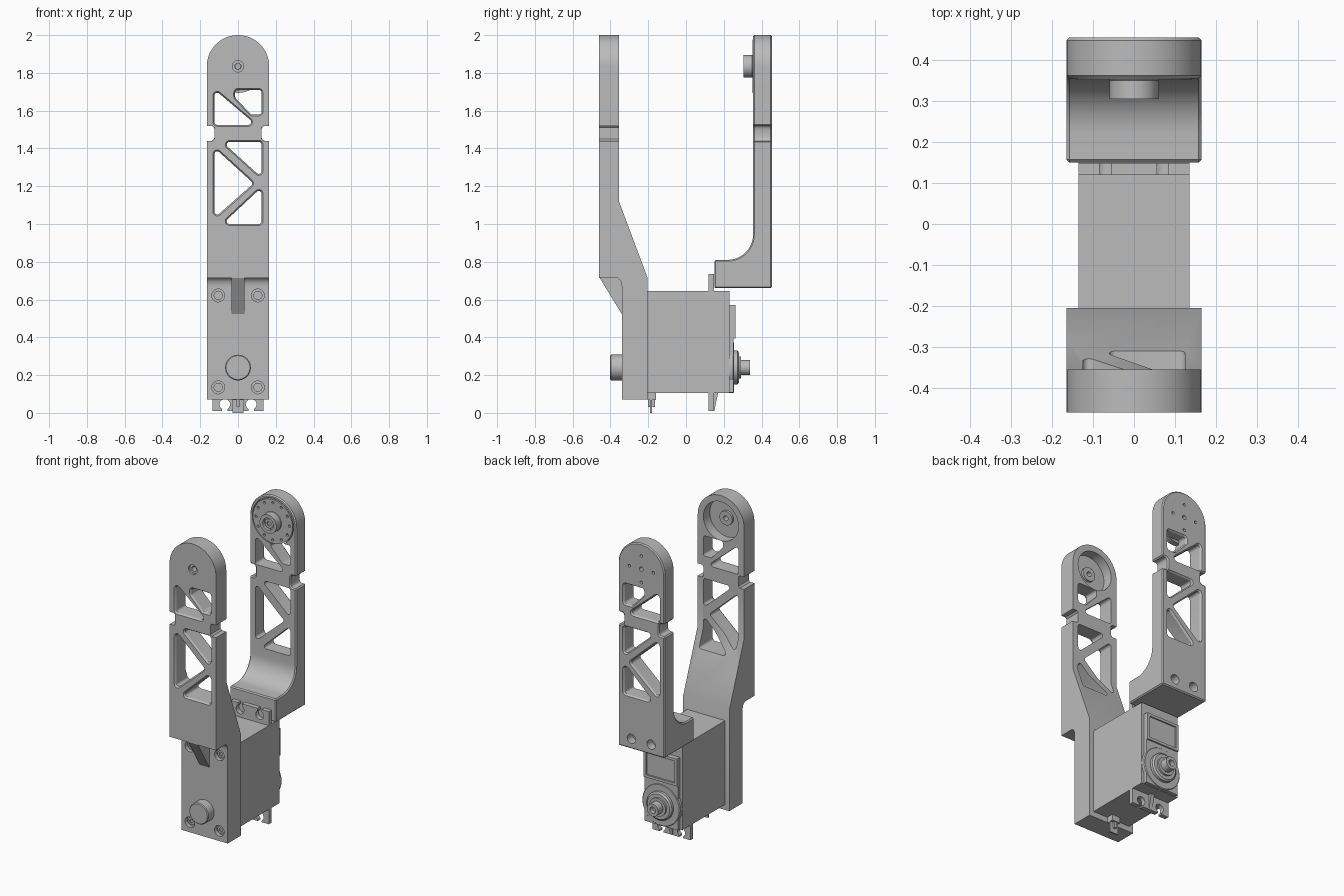
import bpy, bmesh, math
from math import pi, cos, sin, atan2

if "Cube" in bpy.data.objects:
    bpy.data.objects.remove(bpy.data.objects["Cube"])

GREY = (0.5, 0.5, 0.5, 1)
mat = bpy.data.materials.new("plain grey")
mat.use_nodes = True
mat.diffuse_color = GREY
mat.node_tree.nodes["Principled BSDF"].inputs["Base Color"].default_value = GREY


def loft(name, rings):
    """Closed solid through rings of 3D points."""
    bm = bmesh.new()
    rows = [[bm.verts.new(p) for p in ring] for ring in rings]
    n = len(rows[0])
    for a, b in zip(rows, rows[1:]):
        for i in range(n):
            bm.faces.new((a[i], a[(i + 1) % n], b[(i + 1) % n], b[i]))
    bm.faces.new(rows[0])
    bm.faces.new(rows[-1])
    bmesh.ops.recalc_face_normals(bm, faces=bm.faces)
    mesh = bpy.data.meshes.new(name)
    bm.to_mesh(mesh)
    bm.free()
    mesh.materials.append(mat)
    ob = bpy.data.objects.new(name, mesh)
    bpy.context.collection.objects.link(ob)
    return ob


def across_x(name, profile, half):
    return loft(name, [[(x, y, z) for y, z in profile] for x in (-half, half)])


def along_y(name, outline, y0, y1):
    return loft(name, [[(x, y, z) for x, z in outline] for y in (y0, y1)])


def box(name, x, y, z):
    return along_y(name, [(x[0], z[0]), (x[1], z[0]), (x[1], z[1]), (x[0], z[1])], *y)


def rounded(core, r):
    """Convex counter-clockwise outline grown by r; a single point gives a circle."""
    if len(core) == 1:
        return [(core[0][0] + r * cos(2 * pi * i / 40), core[0][1] + r * sin(2 * pi * i / 40))
                for i in range(40)]
    pts = []
    for i, (x, z) in enumerate(core):
        px, pz = core[i - 1]
        nx, nz = core[(i + 1) % len(core)]
        a = atan2(z - pz, x - px)
        turn = (atan2(nz - z, nx - x) - a) % (2 * pi)
        for k in range(7):
            t = a - pi / 2 + turn * k / 6
            pts.append((x + r * cos(t), z + r * sin(t)))
    return pts


def swell(name, core, steps):
    """Solid along y from (y, radius) steps around one core outline."""
    return loft(name, [[(x, y, z) for x, z in rounded(core, r)] for y, r in steps])


def cyl(name, x, z, r, y0, y1):
    return swell(name, [(x, z)], [(y0, r), (y1, r)])


def finish(ob, cutters=(), common=None, bevel=0):
    """Apply shaping modifiers, drop the helpers and shade."""
    if common:
        m = ob.modifiers.new("outline", 'BOOLEAN')
        m.operation, m.object, m.solver = 'INTERSECT', common, 'EXACT'
    if bevel:
        m = ob.modifiers.new("edges", 'BEVEL')
        m.width, m.segments, m.limit_method, m.angle_limit = bevel, 1, 'ANGLE', 0.7
    for c in cutters:
        m = ob.modifiers.new("cut", 'BOOLEAN')
        m.operation, m.object, m.solver = 'DIFFERENCE', c, 'EXACT'
    bpy.context.view_layer.update()
    dg = bpy.context.evaluated_depsgraph_get()
    mesh = bpy.data.meshes.new_from_object(ob.evaluated_get(dg))
    ob.modifiers.clear()
    ob.data = mesh
    for c in list(cutters) + ([common] if common else []):
        bpy.data.objects.remove(c)
    return ob


W, TOP = 0.165, 1.835
WINDOWS = [
    [(-0.11, 1.54), (0.055, 1.54), (-0.11, 1.68)],
    [(0.075, 1.595), (0.11, 1.595), (0.11, 1.695), (0, 1.695), (0, 1.675)],
    [(0.11, 1.28), (0.11, 1.42), (-0.045, 1.42)],
    [(-0.11, 1.065), (0.06, 1.215), (-0.11, 1.37)],
    [(-0.045, 1.015), (0.11, 1.015), (0.11, 1.16)],
]


def silhouette():
    """Round-topped strip with a notch in each side."""
    right = [(W, 0), (W, 1.44), (0.135, 1.44), (0.125, 1.45), (0.125, 1.51), (0.135, 1.52), (W, 1.52)]
    arc = [(W * cos(pi * i / 40), TOP + W * sin(pi * i / 40)) for i in range(41)]
    return along_y("silhouette", right + arc + [(-x, z) for x, z in reversed(right)], -1, 1)


def window_cutters(y_out, y_flat, y_in):
    return [swell("window", w, [(y_out, 0.026), (y_flat, 0.015), (y_in, 0.015)]) for w in WINDOWS]


# Front arm with its sloped shoulder and motor bracket
ledge = [(-0.37 + 0.03 * sin(t * pi / 10), 0.67 + 0.045 * cos(t * pi / 10)) for t in range(6)]
front = across_x("front_arm", [(-0.46, 0.715)] + ledge + [
    (-0.34, 0.07), (-0.205, 0.07), (-0.205, 0.72), (-0.355, 1.12), (-0.355, 2.1), (-0.46, 2.1)], W)
cuts = window_cutters(-0.465, -0.449, -0.1)
cuts += [cyl("bearing_recess", 0, TOP, 0.125, -0.42, -0.3),
         cyl("counterbore", 0, TOP, 0.03, -0.5, -0.447),
         cyl("pivot_hole", 0, TOP, 0.016, -0.5, -0.3)]
SCREWS = [(x, z) for x in (-0.105, 0.105) for z in (0.135, 0.622)]
cuts += [cyl("screw_hole", x, z, 0.034, -0.38, -0.315) for x, z in SCREWS]
finish(front, cuts, silhouette())
for x, z in SCREWS:
    finish(cyl("bracket_screw", x, z, 0.024, -0.325, -0.3),
           [cyl("socket", x, z, 0.012, -0.4, -0.318)])
finish(cyl("pivot_ring", 0, TOP, 0.045, -0.425, -0.405), [cyl("bore", 0, TOP, 0.016, -0.5, -0.3)])
across_x("bracket_rib", [(-0.46, 0.72), (-0.335, 0.515), (-0.335, 0.72)], 0.035)
swell("bracket_pivot", [(0, 0.24)], [(-0.402, 0.063), (-0.397, 0.068), (-0.33, 0.068)])

# Back arm with a curved foot
curve = [(0.22 + 0.135 * sin(t * pi / 20), 0.945 - 0.135 * cos(t * pi / 20)) for t in range(11)]
back = across_x("back_arm", [(0.15, 0.66), (0.15, 0.81)] + curve + [
    (0.355, 2.1), (0.455, 2.1), (0.455, 0.66)], W)
cuts = window_cutters(0.46, 0.444, 0.3)
cuts += [cyl("horn_recess", 0, TOP, 0.147, 0.3, 0.385),
         cyl("pivot_hole", 0, TOP, 0.014, 0.42, 0.5)]
cuts += [cyl("pin_hole", 0.085 * cos(k * pi / 2), TOP + 0.085 * sin(k * pi / 2), 0.009, 0.42, 0.5)
         for k in range(4)]
cuts += [cyl("foot_hole", x, 0.725, 0.03, 0.40, 0.5) for x in (-0.07, 0.07)]
finish(back, cuts, silhouette(), 0.007)

# Round horn set in the back arm
horn_cuts = [cyl("horn_hole", 0.12 * cos(k * pi / 6), TOP + 0.12 * sin(k * pi / 6), 0.008, 0.3, 0.365)
             for k in range(12)]
finish(cyl("horn_disc", 0, TOP, 0.141, 0.353, 0.39), horn_cuts)
finish(swell("horn_hub", [(0, TOP)], [(0.305, 0.06), (0.35, 0.06), (0.36, 0.068)]),
       [cyl("hub_bore", 0, TOP, 0.038, 0.2, 0.325)])
finish(cyl("hub_screw", 0, TOP, 0.03, 0.315, 0.33), [cyl("socket", 0, TOP, 0.014, 0.3, 0.323)])

# Motor case, back panel and output shaft
box("motor_case", (-0.135, 0.135), (-0.21, 0.23), (0.105, 0.645))
finish(box("back_panel", (-0.118, 0.118), (0.225, 0.262), (0.395, 0.57)),
       [box("panel_inset", (-0.1, 0.1), (0.253, 0.3), (0.412, 0.553))])
box("gear_cover", (-0.118, 0.118), (0.225, 0.252), (0.108, 0.4))
swell("gear_boss", [(0, 0.24)], [(0.225, 0.135), (0.25, 0.135), (0.255, 0.13)])
swell("shaft_collar", [(0, 0.24)], [(0.25, 0.09), (0.272, 0.09), (0.28, 0.08)])
cyl("shaft_step", 0, 0.24, 0.058, 0.27, 0.292)
finish(cyl("output_shaft", 0, 0.24, 0.04, 0.27, 0.34), [cyl("shaft_bore", 0, 0.24, 0.02, 0.31, 0.4)])

# Slotted mounting tabs above and below the case
for name, z, hole, slot in (("top_tab", (0.64, 0.735), 0.695, (0.695, 0.8)),
                            ("bottom_tab", (0.01, 0.11), 0.045, (-0.1, 0.045))):
    cuts = []
    for x in (-0.07, 0.07):
        cuts += [cyl("tab_hole", x, hole, 0.028, 0, 0.3),
                 box("tab_slot", (x - 0.014, x + 0.014), (0, 0.3), slot)]
    finish(box(name, (-0.135, 0.135), (0.12, 0.149), z), cuts)
across_x("tab_gusset", [(0.145, 0.01), (0.15, 0.01), (0.17, 0.107), (0.145, 0.107)], 0.012)

# Cable clip under the case
box("clip_base", (-0.03, 0.03), (-0.205, -0.16), (0.068, 0.107))
box("clip_plate", (-0.03, 0.03), (-0.19, -0.18), (0, 0.07))
box("clip_rib", (-0.008, 0.008), (-0.2, -0.165), (0.03, 0.07))

# Smooth round walls while keeping edges crisp
bpy.ops.object.select_all(action='DESELECT')
for ob in bpy.context.collection.objects:
    if ob.type == 'MESH':
        ob.select_set(True)
        bpy.context.view_layer.objects.active = ob
bpy.ops.object.shade_smooth_by_angle(angle=math.radians(30))
